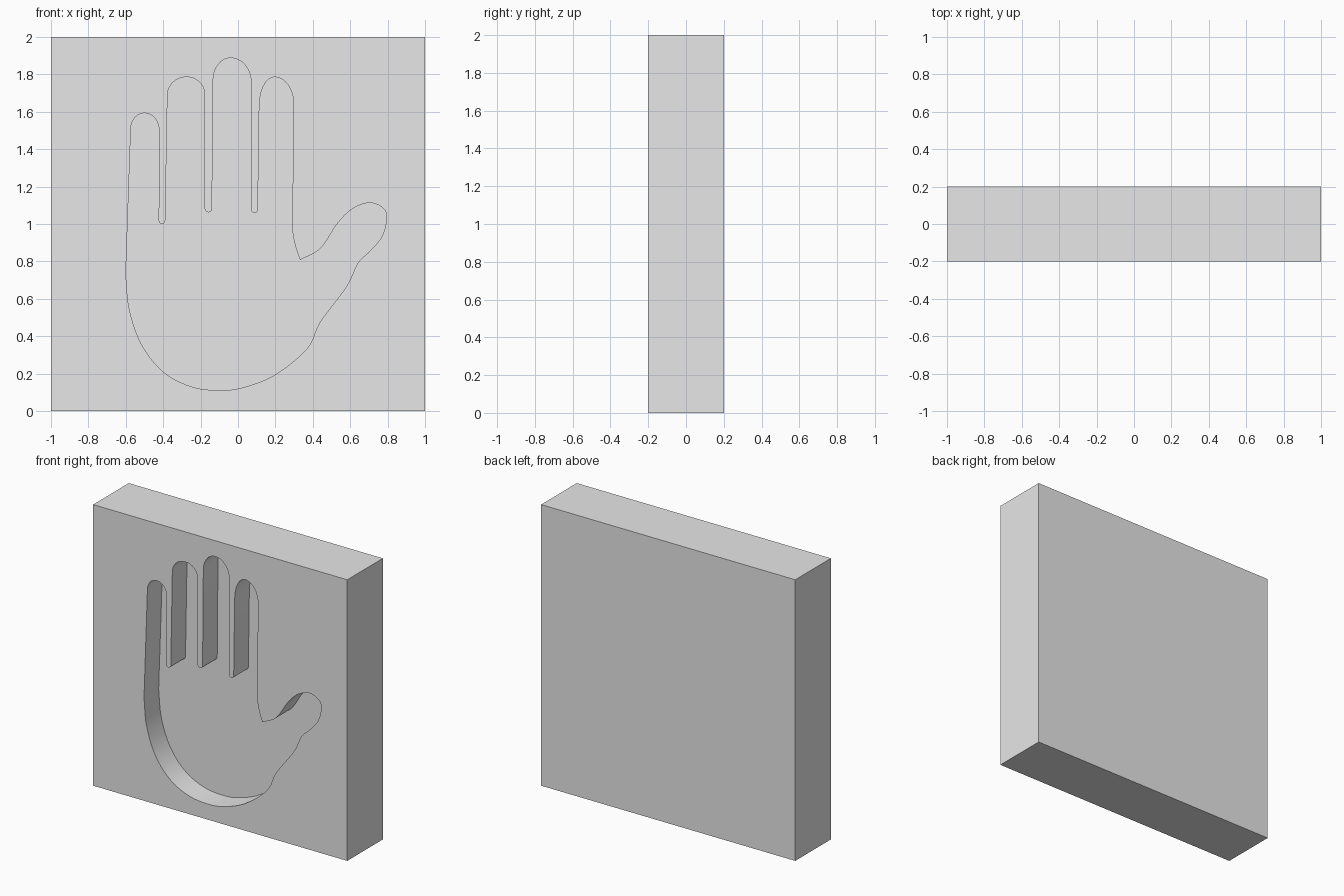
import bpy
import bmesh
import math
from mathutils import Vector

cube = bpy.data.objects.get("Cube")
if cube:
    bpy.data.objects.remove(cube, do_unlink=True)

THICK, DEPTH = 0.4, 0.165
FRONT = -THICK / 2


def make_material(name, value):
    mat = bpy.data.materials.new(name)
    mat.use_nodes = True
    color = (value, value, value, 1)
    mat.diffuse_color = color
    mat.node_tree.nodes["Principled BSDF"].inputs["Base Color"].default_value = color
    return mat


def arc(center, z, rx, rz, start, end, steps):
    """Elliptical arc between two angles in degrees."""
    out = []
    for i in range(steps + 1):
        a = math.radians(start + (end - start) * i / steps)
        out.append((center + rx * math.cos(a), z + rz * math.sin(a)))
    return out


def smooth_path(points, steps=6):
    """Spline that passes through every point, with open ends."""
    p = [Vector(q) for q in points]
    p = [p[0] * 2 - p[1]] + p + [p[-1] * 2 - p[-2]]
    out = []
    for a, b, c, d in zip(p, p[1:], p[2:], p[3:]):
        for i in range(steps):
            t = i / steps
            v = (b * 2 + (c - a) * t + (a * 2 - b * 5 + c * 4 - d) * t * t
                 + (b * 3 - a - c * 3 + d) * t ** 3) / 2
            out.append(tuple(v))
    return out + [tuple(points[-1])]


# Fingertips: left x, left shoulder z, apex x, apex z, right x, right shoulder z
fingers = [
    (-0.573, 1.51, -0.5, 1.593, -0.422, 1.5),
    (-0.377, 1.69, -0.275, 1.786, -0.18, 1.7),
    (-0.133, 1.77, -0.04, 1.888, 0.07, 1.76),
    (0.114, 1.63, 0.195, 1.786, 0.298, 1.64),
]
# Webs between fingers: left x, right x, bottom z
webs = [(-0.424, -0.389, 1.0), (-0.178, -0.139, 1.062), (0.07, 0.106, 1.058)]

outline = []
for i, (lx, lz, ax, az, rx, rz) in enumerate(fingers):
    outline += arc(ax, lz, ax - lx, az - lz, 180, 90, 8)
    outline += arc(ax, rz, rx - ax, az - rz, 90, 0, 8)[1:]
    if i < len(webs):
        wl, wr, wz = webs[i]
        r = (wr - wl) / 2
        outline += arc(wl + r, wz + r, r, r, 180, 360, 6)

# Index finger side down to the thumb crease, then thumb, heel and palm edge
outline += smooth_path([(0.29, 1.0), (0.294, 0.94), (0.31, 0.87), (0.332, 0.808)], 4)
outline += smooth_path([
    (0.332, 0.808), (0.44, 0.868), (0.53, 1.0), (0.61, 1.08), (0.7, 1.113),
    (0.772, 1.088), (0.795, 1.035), (0.77, 0.935), (0.706, 0.856), (0.64, 0.79),
    (0.578, 0.663), (0.439, 0.476), (0.37, 0.335), (0.2, 0.195), (0.03, 0.127),
    (-0.1, 0.111), (-0.25, 0.131), (-0.4, 0.21), (-0.515, 0.355),
    (-0.58, 0.54), (-0.6, 0.73)])[1:]

gray = make_material("plain gray", 0.8)

# Square block
bpy.ops.mesh.primitive_cube_add(size=1, location=(0, 0, 1))
block = bpy.context.object
block.name = "block_with_hand_recess"
block.scale = (2, THICK, 2)
bpy.ops.object.transform_apply(location=True, rotation=False, scale=True)
block.data.materials.append(gray)

# Hand-shaped cutter
bm = bmesh.new()
face = bm.faces.new([bm.verts.new((x, FRONT - 0.1, z)) for x, z in outline])
result = bmesh.ops.extrude_face_region(bm, geom=[face])
moved = [v for v in result["geom"] if isinstance(v, bmesh.types.BMVert)]
bmesh.ops.translate(bm, verts=moved, vec=(0, DEPTH + 0.1, 0))
bmesh.ops.recalc_face_normals(bm, faces=bm.faces)
mesh = bpy.data.meshes.new("hand_cutter")
bm.to_mesh(mesh)
bm.free()
mesh.materials.append(gray)
cutter = bpy.data.objects.new("hand_cutter", mesh)
bpy.context.collection.objects.link(cutter)
cutter.hide_render = True

# Press the hand into the block
cut = block.modifiers.new("hand recess", "BOOLEAN")
cut.operation = "DIFFERENCE"
cut.solver = "EXACT"
cut.object = cutter
bpy.context.view_layer.objects.active = block
bpy.ops.object.modifier_apply(modifier=cut.name)
bpy.data.objects.remove(cutter, do_unlink=True)

block.select_set(True)
bpy.ops.object.shade_smooth_by_angle(angle=math.radians(30))
